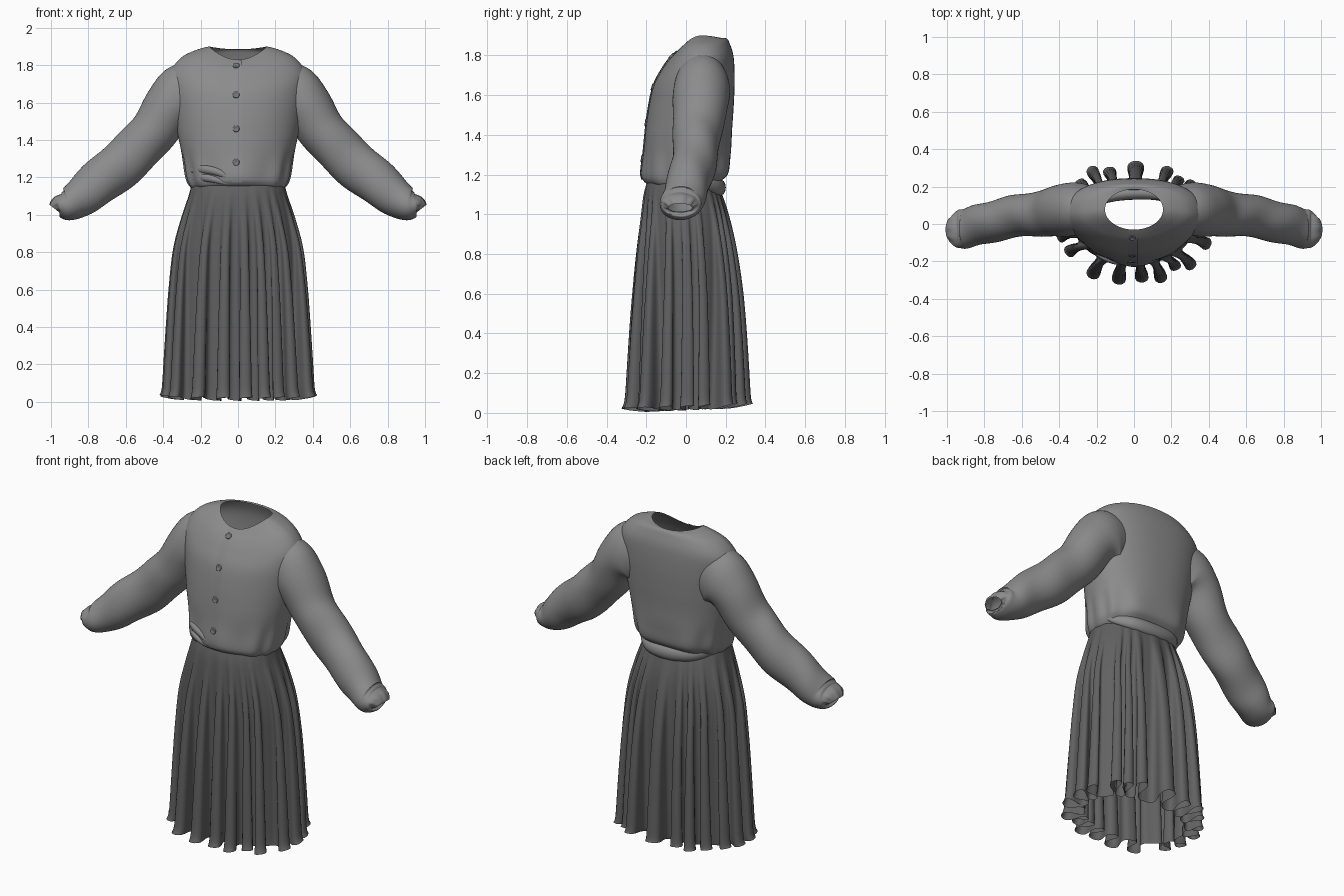
import bpy
import bmesh
from math import sin, cos, pi, exp, copysign
from mathutils import Vector

if "Cube" in bpy.data.objects:
    bpy.data.objects.remove(bpy.data.objects["Cube"])


def material(name, value):
    m = bpy.data.materials.new(name)
    m.use_nodes = True
    m.diffuse_color = (value, value, value, 1)
    m.node_tree.nodes["Principled BSDF"].inputs["Base Color"].default_value = m.diffuse_color
    return m


BLOUSE = material("light grey cloth", 0.26)
SKIRT = material("dark grey cloth", 0.12)
BUTTON = material("button grey", 0.18)


def finish(name, bm, mat):
    mesh = bpy.data.meshes.new(name)
    bmesh.ops.recalc_face_normals(bm, faces=bm.faces)
    bm.to_mesh(mesh)
    bm.free()
    mesh.materials.append(mat)
    for p in mesh.polygons:
        p.use_smooth = True
    obj = bpy.data.objects.new(name, mesh)
    bpy.context.collection.objects.link(obj)
    return obj


def sample(rows, t):
    """Smooth interpolation through the rows, t from 0 to 1."""
    f = t * (len(rows) - 1)
    i = min(int(f), len(rows) - 2)
    f -= i
    a, b, c, d = (Vector(rows[min(max(k, 0), len(rows) - 1)]) for k in range(i - 1, i + 3))
    return b + (c - a) * f / 2 + (a * 2 - b * 5 + c * 4 - d) * f**2 / 2 + (b * 3 - a - c * 3 + d) * f**3 / 2


def loft(name, point, rings, sides, mat, closed=True):
    """Open sheet or tube through point(u, v)."""
    bm = bmesh.new()
    cols = sides if closed else sides + 1
    grid = [[bm.verts.new(point(i / rings, j / sides)) for j in range(cols)] for i in range(rings + 1)]
    for a, b in zip(grid, grid[1:]):
        for j in range(sides):
            k = (j + 1) % cols
            bm.faces.new((a[j], a[k], b[k], b[j]))
    return finish(name, bm, mat)


def power(c, e):
    return copysign(abs(c) ** e, c)


# Bodice rings: half width, front y, back y, then z at front, side and back
BODICE = [
    (.245, -.185, .15, 1.15, 1.14, 1.14), (.262, -.207, .185, 1.165, 1.16, 1.17),
    (.277, -.22, .22, 1.20, 1.20, 1.21), (.295, -.212, .228, 1.30, 1.30, 1.30),
    (.32, -.203, .232, 1.42, 1.42, 1.42), (.34, -.187, .24, 1.54, 1.54, 1.54),
    (.357, -.162, .245, 1.65, 1.67, 1.67), (.36, -.12, .24, 1.73, 1.765, 1.79),
    (.302, -.085, .22, 1.78, 1.842, 1.86), (.222, -.055, .205, 1.81, 1.882, 1.885),
    (.155, -.03, .185, 1.83, 1.90, 1.885),
]


def bodice(u, v):
    hw, yf, yb, zf, zs, zb = sample(BODICE, u)
    a = v * 2 * pi
    # Fuller at the back and waist, rounder over the chest
    e = .85 + .15 * u ** 6 if sin(a) > 0 else min(.87 + .3 * u, 1)
    x, s = power(cos(a), e), power(sin(a), e)
    z = zs + ((zb if s > 0 else zf) - zs) * s * s
    # Soft gathers that fade out above the waist
    wave = .006 * sin(11 * a + 3 * sin(2 * a)) * exp(-((z - 1.22) / .1) ** 2)
    return (x * (hw + wave), (yf + yb) / 2 + s * ((yb - yf) / 2 + wave), z)


torso = loft("blouse_body", bodice, 60, 96, BLOUSE)

# Sleeve rings: centre x, y, z, radius across the arm, radius front to back
SLEEVE = [
    (.21, .08, 1.645, .165, .12), (.295, .08, 1.63, .175, .14), (.372, .075, 1.57, .138, .142),
    (.457, .06, 1.44, .128, .127), (.565, .05, 1.325, .127, .115), (.69, .03, 1.215, .126, .113),
    (.81, 0, 1.12, .11, .11), (.89, -.02, 1.06, .092, .108), (.935, -.027, 1.05, .073, .103),
    (.958, -.03, 1.05, .054, .09), (.972, -.03, 1.043, .042, .072), (.981, -.03, 1.033, .034, .06),
]


def sleeve_point(side):
    def point(u, v):
        x, y, z, r, ry = sample(SLEEVE, u)
        ahead = sample(SLEEVE, min(u + .03, 1)) - sample(SLEEVE, max(u - .03, 0))
        t = Vector((ahead[0], 0, ahead[2])).normalized()
        a = v * 2 * pi
        fold = 1 + .035 * sin(u * 38 + 2.5 * cos(a + 1)) * sin(pi * u) ** 2
        fold += .05 * sin(9 * a) * exp(-((u - .9) / .08) ** 2)
        r, ry = r * fold, ry * fold
        return (side * (x - t.z * r * cos(a)), y + ry * sin(a), z + t.x * r * cos(a))
    return point


for label, side in (("left", 1), ("right", -1)):
    loft(label + "_sleeve", sleeve_point(side), 72, 48, BLOUSE)

# Skirt rings: half width, front y, back y, z, pleat depth
GOWN = [
    (.248, -.195, .15, 1.165, 0), (.265, -.212, .18, 1.10, .002), (.302, -.222, .212, .98, .008),
    (.337, -.23, .235, .82, .02), (.352, -.235, .25, .62, .034), (.36, -.238, .255, .42, .046),
    (.367, -.24, .257, .22, .056), (.372, -.242, .257, .07, .064), (.38, -.25, .26, .025, .071),
]
# Pleats around the hem: place as part of a turn, and fullness
PLEATS = [
    (0, .8), (.045, .75), (.12, .9), (.152, .8), (.184, 1), (.247, 1.05), (.298, .9), (.332, 1.1),
    (.372, .85), (.43, .75), (.48, .8), (.535, .8), (.586, .8), (.668, 1.05), (.724, 1.05),
    (.763, .95), (.8, 1.05), (.84, .75), (.874, 1), (.945, .9),
]


def pleat(v):
    """Swing angle (0 at a crest, pi in a valley) and fullness at v."""
    i = min(range(len(PLEATS)), key=lambda k: abs((v - PLEATS[k][0] + .5) % 1 - .5))
    place, full = PLEATS[i]
    d = (v - place + .5) % 1 - .5
    neighbour = PLEATS[(i + (1 if d > 0 else -1)) % len(PLEATS)][0]
    half = min(abs((neighbour - place + .5) % 1 - .5) / 2, .024)
    return pi * max(-1, min(1, d / half)), full


def skirt(u, v):
    hw, yf, yb, z, depth = sample(GOWN, u)
    a = v * 2 * pi
    phase, full = pleat(v)
    base = Vector((hw * power(cos(a), .9), (yf + yb) / 2 + (yb - yf) / 2 * power(sin(a), .9), z))
    out = Vector((cos(a) / hw, sin(a) * 2 / (yb - yf), 0)).normalized()
    along = Vector((-out.y, out.x, 0))
    # Rounded pleats: the sideways swing pinches their necks
    p = base + out * depth * (full * (1 + cos(phase)) - 1) + along * depth * .3 * sin(2 * phase)
    p.z += u ** 6 * (.012 * sin(phase + 1) + .04 * p.y)
    return p


loft("pleated_skirt", skirt, 48, 500, SKIRT)


# Tucked rolls of cloth at the waist: flattened tubes along a path
def roll(name, path, width, height):
    def point(u, v):
        c = sample(path, u)
        k = max(sin(pi * u), .02) ** .5
        a = v * 2 * pi
        return (c.x, c.y + width * k * cos(a), c.z + height * k * sin(a))
    loft(name, point, 32, 16, BLOUSE)


roll("back_waist_roll", [(-.24, .07, 1.17), (-.15, .14, 1.15), (0, .165, 1.135), (.15, .15, 1.14), (.25, .07, 1.17)], .035, .045)
roll("front_upper_fold", [(-.265, -.07, 1.235), (-.2, -.155, 1.245), (-.1, -.2, 1.225), (-.01, -.205, 1.17)], .018, .022)
roll("front_lower_fold", [(-.26, -.07, 1.195), (-.2, -.15, 1.20), (-.13, -.19, 1.19), (-.05, -.2, 1.165)], .018, .02)

# Front band and buttons rest on the bodice
bpy.context.view_layer.update()


def on_front(x, z):
    hit, loc, normal, _ = torso.ray_cast(Vector((x, -1, z)), Vector((0, 1, 0)))
    if normal.y > 0:
        normal = -normal
    return loc, normal


def band(u, v):
    loc, n = on_front(-.035 + .055 * v, 1.175 + .645 * u)
    return loc + n * (.001 + .005 * v)


loft("button_band", band, 40, 4, BLOUSE, closed=False)

RIM = [(0, .003), (.008, .003), (.011, .006), (.016, .006), (.018, .004), (.018, -.003)]
for i, z in enumerate((1.795, 1.64, 1.46, 1.28)):
    loc, n = on_front(-.01, z)
    turn = n.to_track_quat("Z", "Y")

    def button(u, v):
        r, h = RIM[round(u * (len(RIM) - 1))]
        r = max(r, .0005)
        return loc + turn @ Vector((r * cos(v * 2 * pi), r * sin(v * 2 * pi), h + .003))

    loft("button_%d" % (i + 1), button, len(RIM) - 1, 20, BUTTON)
